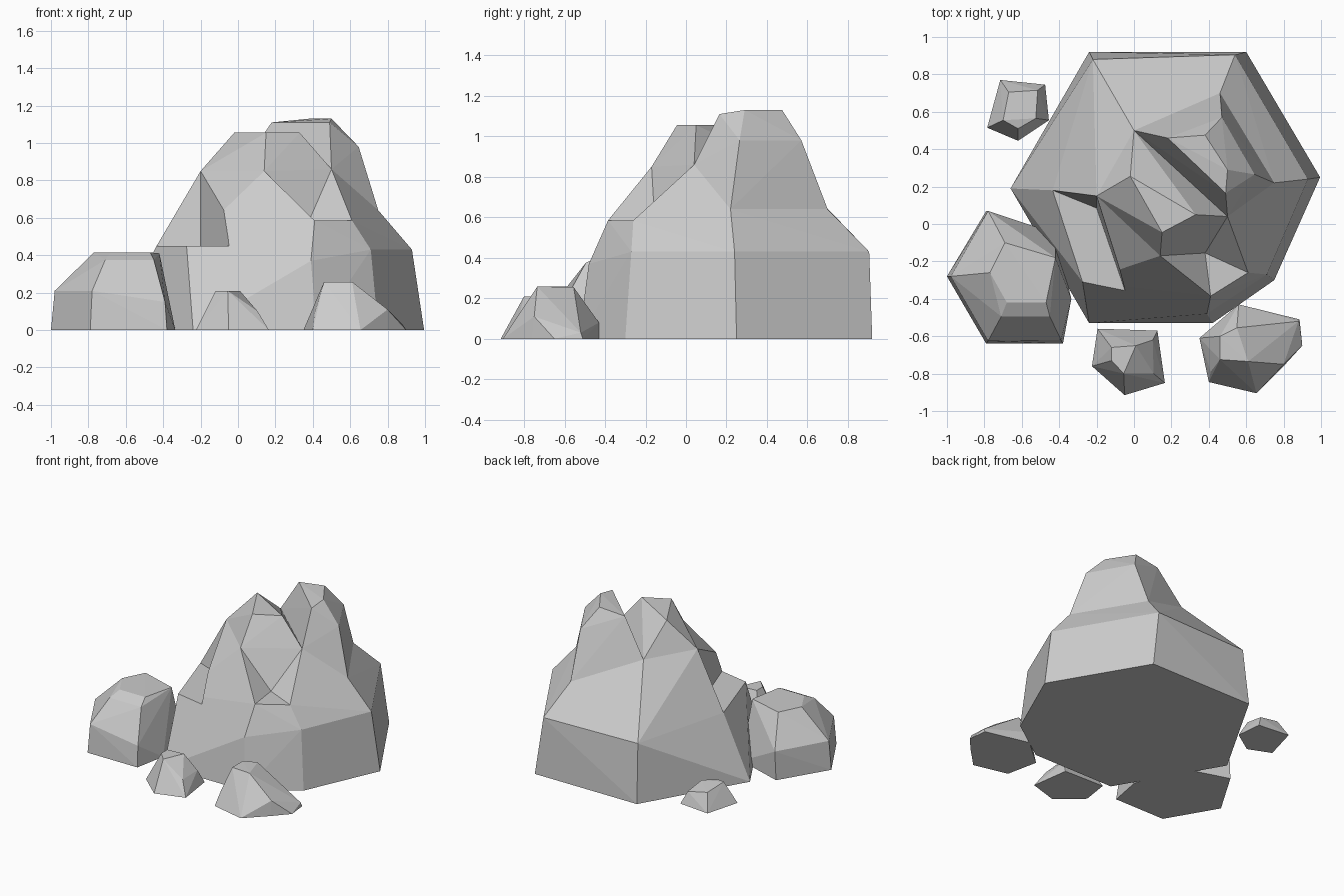
import bpy, bmesh
from mathutils import Vector

if "Cube" in bpy.data.objects:
    bpy.data.objects.remove(bpy.data.objects["Cube"])


def hull(name, points):
    """Faceted rock chunk: the convex hull of a few corner points."""
    bm = bmesh.new()
    for p in points:
        bm.verts.new(p)
    res = bmesh.ops.convex_hull(bm, input=bm.verts[:])
    bmesh.ops.delete(bm, geom=[v for v in bm.verts if not v.link_faces], context='VERTS')
    bmesh.ops.dissolve_limit(bm, angle_limit=0.02, verts=bm.verts[:], edges=bm.edges[:])
    bmesh.ops.recalc_face_normals(bm, faces=bm.faces[:])
    me = bpy.data.meshes.new(name)
    bm.to_mesh(me)
    bm.free()
    ob = bpy.data.objects.new(name, me)
    bpy.context.collection.objects.link(ob)
    return ob


def combine(ob, other, operation):
    """Apply a boolean and remove the helper."""
    mod = ob.modifiers.new("bool", 'BOOLEAN')
    mod.operation, mod.solver, mod.object = operation, 'EXACT', other
    bpy.context.view_layer.objects.active = ob
    bpy.ops.object.modifier_apply(modifier=mod.name)
    bpy.data.objects.remove(other)


def notch(corner, rim, reach):
    """Corner-shaped cutter opening from an inner corner through the rim points."""
    c = Vector(corner)
    return hull("notch_cutter", [c] + [c + reach * (Vector(p) - c) for p in rim])


# shared corners of the main rock
back, left = (0, .50, .85), (-.20, .15, .85)
front, right = (.14, -.17, .85), (.50, .04, .86)
sh_a, sh_b = (.46, .70, .64), (.75, .22, .64)
ledge_l, ledge_r = (-.435, .18, .45), (-.05, -.35, .45)
step_b, step_c = (.61, -.26, .585), (.41, -.385, .585)

# main rock: broad body
rock = hull("main_rock", [
    (-.24, .92, 0), (.60, .92, 0), (.995, .25, 0), (.75, -.30, 0),
    (.42, -.53, 0), (-.24, -.53, 0), (-.66, .19, 0),
    (-.22, .88, .43), (.54, .905, .43), (.93, .24, .43), (.71, -.27, .43),
    (.39, -.48, .37), (-.275, -.31, .45), ledge_l, ledge_r,
    step_b, step_c, sh_a, sh_b, back, left, front, right])

# two chiselled ledges
combine(rock, notch((-.20, .085, .45), [ledge_l, left, ledge_r], 4), 'DIFFERENCE')
combine(rock, notch((.38, -.155, .585), [front, right, step_b, step_c], 3), 'DIFFERENCE')

# rear and front peaks with a valley between them
combine(rock, hull("rear_peak", [
    back, right, sh_a, sh_b, (.47, .57, .98), (.645, .265, .98),
    (.38, .475, 1.13), (.50, .29, 1.13), (.18, .46, 1.11), (.49, .165, 1.11),
    (.35, .35, .30)]), 'UNION')
combine(rock, hull("front_peak", [
    back, left, front, right, (-.02, .255, 1.055), (.15, -.045, 1.055),
    (.33, .05, 1.055), (.20, .22, .35)]), 'UNION')

# large boulder on the left
hull("left_boulder", [
    (-.79, .07, 0), (-1, -.28, 0), (-.79, -.64, 0), (-.38, -.64, 0),
    (-.335, -.40, 0), (-.42, -.05, 0),
    (-.78, .07, .21), (-.98, -.28, .21), (-.78, -.625, .21), (-.39, -.62, .15),
    (-.69, -.10, .415), (-.77, -.26, .415), (-.42, -.18, .41), (-.47, -.42, .415),
    (-.68, -.42, .415), (-.71, -.495, .375), (-.45, -.495, .375)])

# boulder at front right
hull("right_boulder", [
    (.56, -.43, 0), (.885, -.51, 0), (.90, -.65, 0), (.80, -.76, 0),
    (.655, -.905, 0), (.40, -.845, 0), (.35, -.61, 0),
    (.56, -.43, .08), (.88, -.52, .03), (.80, -.75, .11), (.41, -.79, .09),
    (.46, -.725, .258), (.61, -.735, .258), (.46, -.60, .258), (.55, -.555, .255)])

# small stepped stone in front
hull("front_stone", [
    (-.195, -.56, 0), (.125, -.57, 0), (.165, -.85, 0), (-.05, -.915, 0), (-.225, -.76, 0),
    (-.12, -.66, .21), (.01, -.65, .21), (-.055, -.80, .21), (-.12, -.73, .21),
    (-.055, -.845, .10), (.105, -.80, .10), (.10, -.62, .10)])

# small stone behind on the left
hull("back_stone", [
    (-.715, .77, 0), (-.475, .745, 0), (-.455, .555, 0), (-.62, .445, 0), (-.785, .515, 0),
    (-.67, .705, .12), (-.515, .715, .09), (-.525, .565, .12), (-.62, .51, .13), (-.70, .555, .15)])
